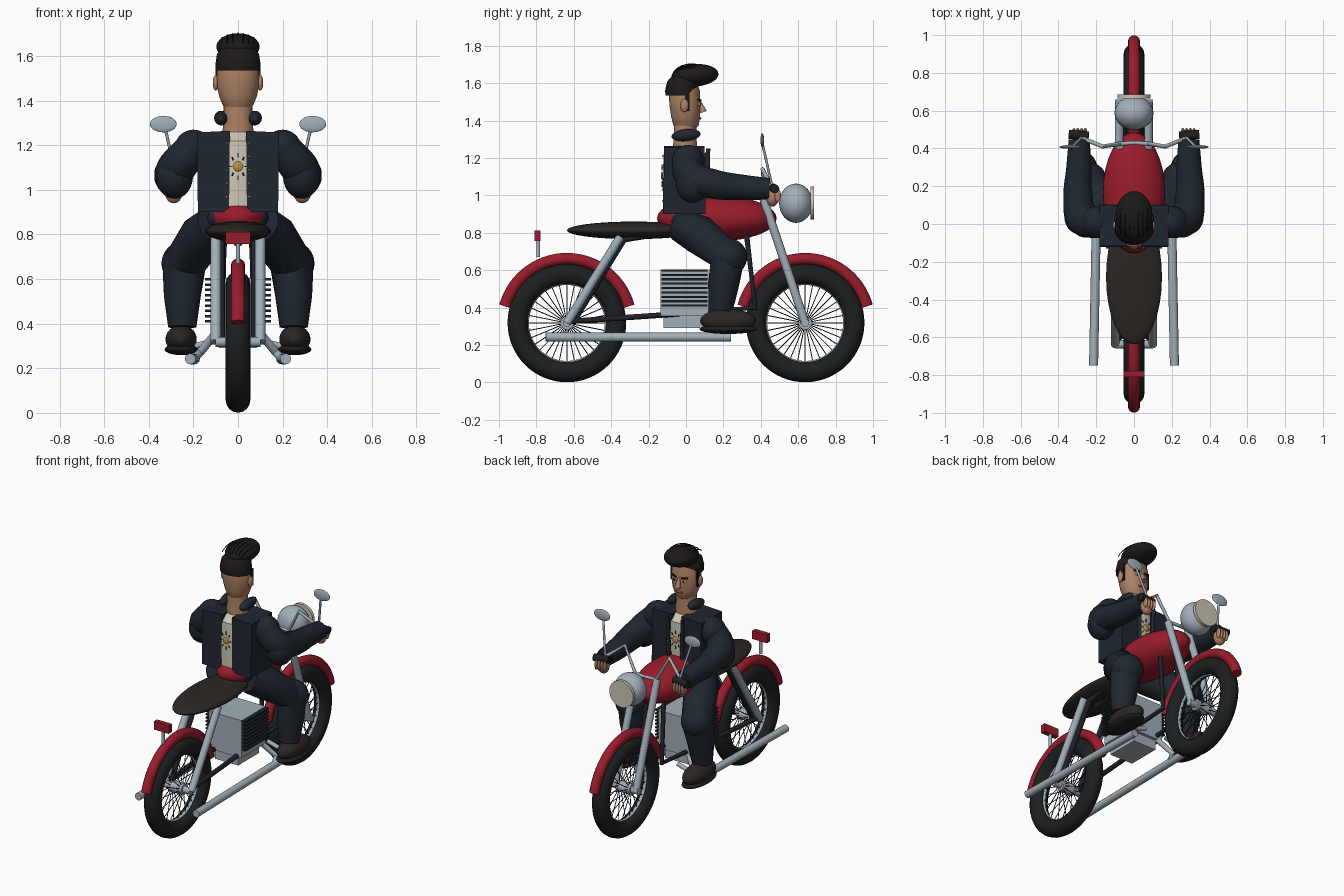
import bpy, math
from mathutils import Vector
from math import sin, cos, pi, radians

if "Cube" in bpy.data.objects:
    bpy.data.objects.remove(bpy.data.objects["Cube"])


def mat(name, r, g, b):
    m = bpy.data.materials.new(name)
    m.diffuse_color = (r, g, b, 1)
    m.use_nodes = True
    m.node_tree.nodes["Principled BSDF"].inputs["Base Color"].default_value = m.diffuse_color
    return m


BLACK = mat("rubber", .012, .014, .015)
FRAME = mat("dark_steel", .013, .016, .022)
RED = mat("red_paint", .32, .012, .025)
STEEL = mat("steel", .36, .43, .48)
LEATHER = mat("leather", .025, .02, .017)
CLOTH = mat("dark_cloth", .014, .02, .029)
SKIN = mat("skin", .42, .22, .13)
HAIR = mat("hair", .012, .01, .009)
CREAM = mat("cream", .62, .57, .47)
GOLD = mat("gold", .5, .3, .06)


def done(name, m, angle=40):
    o = bpy.context.object
    o.name = name
    o.data.materials.clear()
    o.data.materials.append(m)
    bpy.ops.object.shade_smooth_by_angle(angle=radians(angle))
    return o


def ball(name, loc, size, m, rot=(0, 0, 0)):
    bpy.ops.mesh.primitive_uv_sphere_add(segments=32, ring_count=16, radius=1, location=loc, rotation=rot)
    bpy.context.object.scale = size
    return done(name, m)


def box(name, lo, hi, m):
    lo, hi = Vector(lo), Vector(hi)
    bpy.ops.mesh.primitive_cube_add(size=1, location=(lo + hi) / 2)
    bpy.context.object.scale = hi - lo
    return done(name, m, 30)


def rod(name, a, b, r, m, r2=None, sides=20):
    a, b = Vector(a), Vector(b)
    bpy.ops.mesh.primitive_cone_add(vertices=sides, radius1=r, radius2=r if r2 is None else r2,
                                    depth=(b - a).length, location=(a + b) / 2)
    bpy.context.object.rotation_euler = (b - a).to_track_quat('Z', 'Y').to_euler()
    return done(name, m)


def tube(name, pts, r, m, radii=None, smooth=False, res=5):
    c = bpy.data.curves.new(name, 'CURVE')
    c.dimensions = '3D'
    c.bevel_depth, c.bevel_resolution, c.use_fill_caps = r, res, True
    s = c.splines.new('BEZIER' if smooth else 'POLY')
    P = s.bezier_points if smooth else s.points
    P.add(len(pts) - 1)
    for i, p in enumerate(pts):
        P[i].co = p if smooth else (*p, 1)
        P[i].radius = radii[i] if radii else 1
        if smooth:
            P[i].handle_left_type = P[i].handle_right_type = 'AUTO'
    o = bpy.data.objects.new(name, c)
    bpy.context.collection.objects.link(o)
    bpy.ops.object.select_all(action='DESELECT')
    o.select_set(True)
    bpy.context.view_layer.objects.active = o
    bpy.ops.object.convert(target='MESH')
    return done(name, m)


def loft(name, rings, m, n=32):
    # rings of (y centre, z, x radius, y radius)
    v = [(rx * cos(2 * pi * i / n), y + ry * sin(2 * pi * i / n), z) for y, z, rx, ry in rings for i in range(n)]
    f = [(k * n + i, k * n + (i + 1) % n, (k + 1) * n + (i + 1) % n, (k + 1) * n + i)
         for k in range(len(rings) - 1) for i in range(n)]
    f += [tuple(range(n))[::-1], tuple(range(len(v) - n, len(v)))]
    me = bpy.data.meshes.new(name)
    me.from_pydata(v, [], f)
    o = bpy.data.objects.new(name, me)
    bpy.context.collection.objects.link(o)
    bpy.ops.object.select_all(action='DESELECT')
    o.select_set(True)
    bpy.context.view_layer.objects.active = o
    return done(name, m)


# wheels and fenders
for side, wy in (("rear", -.637), ("front", .637)):
    for part, R, r, m in (("tire", .262, .055, BLACK), ("rim", .215, .012, STEEL)):
        bpy.ops.mesh.primitive_torus_add(major_radius=R, minor_radius=r, major_segments=64, minor_segments=16,
                                         location=(0, wy, .318), rotation=(0, pi / 2, 0))
        done(f"{side}_{part}", m)
    rod(side + "_axle", (-.1, wy, .318), (.1, wy, .318), .022, STEEL)
    rod(side + "_hub", (-.05, wy, .318), (.05, wy, .318), .036, STEEL)
    for i in range(32):
        a, x = 2 * pi * i / 32, .035 * (-1) ** i
        rod(f"{side}_spoke", (x, wy + .03 * cos(a), .318 + .03 * sin(a)),
            (0, wy + .212 * cos(a), .318 + .212 * sin(a)), .0025, FRAME, sides=6)
    tube(side + "_fender", [(0, wy + .343 * cos(radians(t)), .318 + .343 * sin(radians(t)))
                            for t in range(15, 166, 5)], .032, RED)

# bike body
ball("seat", (0, -.28, .813), (.148, .357, .047), LEATHER)
ball("tank", (0, .165, .877), (.165, .32, .122), RED)
rod("tail_light_stem", (0, -.79, .67), (0, -.79, .77), .01, STEEL)
box("tail_light", (-.055, -.81, .757), (.055, -.777, .812), RED)
ball("headlight", (0, .588, .958), (.103, .09, .105), STEEL)
rod("headlight_lens", (0, .665, .96), (0, .685, .96), .088, CREAM, sides=32)
tube("backbone", [(0, -.35, .77), (0, -.1, .81), (0, .42, .84)], .025, FRAME)
box("engine", (-.12, -.135, .355), (.12, .12, .605), STEEL)
box("crankcase", (-.085, -.12, .29), (.085, .1, .36), STEEL)

for s in (-1, 1):
    for i in range(9):
        z = .405 + i * .0235
        box("cooling_fin", (s * .11, -.13, z), (s * .148, .115, z + .011), FRAME)
    rod("fork_leg", (s * .077, .637, .318), (s * .077, .415, .98), .023, STEEL)
    tube("handlebar", [(0, .43, .98), (s * .077, .425, .98), (s * .165, .41, 1.14), (s * .29, .46, 1.04)], .011, STEEL)
    rod("grip", (s * .24, .465, 1.04), (s * .345, .475, 1.035), .024, BLACK)
    rod("rear_strut", (s * .1, -.637, .318), (s * .1, -.35, .78), .023, STEEL)
    tube("frame_rail", [(s * .09, -.637, .325), (s * .085, -.13, .36), (s * .08, .37, .4), (s * .06, .32, .82),
                        (0, .29, .84)], .015, FRAME)
    tube("seat_rail", [(s * .075, -.6, .33), (s * .075, -.33, .765), (s * .075, -.08, .81)], .017, FRAME)
    rod("muffler", (s * .214, -.75, .242), (s * .195, .24, .242), .024, STEEL)
    tube("exhaust_pipe", [(s * .197, .1, .245), (s * .17, .16, .27), (s * .09, .1, .37)], .018, STEEL)
    rod("foot_peg", (s * .08, .2, .33), (s * .26, .2, .28), .014, STEEL)
    rod("mirror_stem", (s * .275, .46, 1.05), (s * .325, .41, 1.27), .007, STEEL)
    ball("mirror", (s * .335, .408, 1.295), (.06, .01, .037), STEEL)

    # legs and boots
    tube("trouser_leg", [(s * .1, -.03, .845), (s * .16, .07, .79), (s * .243, .225, .665), (s * .25, .2, .52),
                         (s * .25, .185, .385)], .1, CLOTH, [.92, 1.05, 1.0, .83, .64])
    ball("knee", (s * .243, .227, .67), (.1, .1, .1), CLOTH)
    ball("boot", (s * .255, .225, .33), (.07, .15, .063), LEATHER)
    ball("boot_sole", (s * .255, .225, .285), (.074, .153, .026), BLACK)

    # arms and hands
    ball("shoulder", (s * .2, .01, 1.185), (.085, .085, .085), CLOTH)
    tube("sleeve", [(s * .19, 0, 1.2), (s * .275, .03, 1.1), (s * .297, .15, 1.06), (s * .292, .3, 1.043),
                    (s * .29, .445, 1.035)], .08, CLOTH, [.95, 1.08, .98, .85, .72], True)
    ball("elbow", (s * .285, .035, 1.06), (.083, .09, .1), CLOTH)
    ball("hand", (s * .288, .462, .99), (.04, .034, .05), SKIN)
    for i in range(4):
        ball("finger", (s * (.258 + .02 * i), .49, 1.0), (.01, .018, .035), SKIN)

    # open jacket halves and collar
    j = box("jacket_half", (.04 * s, -.122, .9), (.18 * s, .105, 1.265), CLOTH)
    for v in j.data.vertices:
        if v.co.z > 0:
            v.co.x *= 1.05
            v.co.y *= .95
            if v.co.x * s > 0 if s > 0 else v.co.x > 0:
                v.co.z -= .02
    ball("collar", (s * .075, 0, 1.322), (.032, .078, .032), CLOTH, (radians(6), 0, 0))
    rod("lapel", (s * .048, .11, .93), (s * .055, .118, 1.25), .012, CLOTH)
    for i in range(5):
        for y in (-.124, .122):
            ball("jacket_stud", (s * .05, y, .97 + i * .06), (.005, .004, .005), GOLD)

# shirt and hips
loft("shirt", [(-.01, .92, .13, .113), (-.008, 1.1, .13, .117), (-.006, 1.22, .12, .113), (-.005, 1.26, .07, .07)], CREAM)
ball("hips", (0, -.02, .87), (.14, .09, .07), CLOTH)
for y in (-.128, .113):
    ball("shirt_badge", (0, y, 1.105), (.022, .007, .022), GOLD)
    for i in range(8):
        a = i * pi / 4
        rod("badge_ray", (.03 * cos(a), y, 1.105 + .04 * sin(a)), (.038 * cos(a), y, 1.105 + .06 * sin(a)), .003, FRAME, sides=6)

# head
loft("neck", [(-.005, 1.24, .072, .066), (-.005, 1.32, .064, .06), (-.005, 1.42, .064, .06)], SKIN)
loft("head", [(0, 1.355, .05, .052), (0, 1.375, .066, .068), (-.002, 1.42, .085, .077), (-.005, 1.47, .095, .082),
              (-.01, 1.56, .095, .084), (-.01, 1.6, .08, .07)], SKIN)
n = rod("nose", (0, .092, 1.445), (0, .07, 1.51), .02, SKIN, .006, 10)
ball("lips", (0, .074, 1.412), (.026, .008, .007), mat("lips", .3, .1, .07))
for s in (-1, 1):
    ball("ear", (s * .1, -.008, 1.48), (.013, .022, .035), SKIN)
    box("sideburn", (s * .085, -.005, 1.45), (s * .1, .02, 1.56), HAIR)
    ball("eye", (s * .036, .07, 1.487), (.015, .008, .008), CREAM)
    ball("pupil", (s * .036, .076, 1.487), (.007, .005, .007), HAIR)
    rod("eyebrow", (s * .018, .077, 1.508), (s * .058, .066, 1.512), .006, HAIR, sides=8)

# hair
loft("hair_cap", [(-.022, 1.535, .101, .087), (-.022, 1.56, .102, .09), (-.018, 1.61, .094, .082),
                  (-.012, 1.64, .07, .06)], HAIR)
ball("quiff", (0, .048, 1.642), (.097, .126, .06), HAIR, (radians(4), 0, 0))
for i in range(-3, 4):
    x = i * .024
    h = .06 * math.sqrt(1 - (x / .097) ** 2)
    tube("hair_strand", [(x, .03 - .1 * cos(radians(t)), 1.64 + (h + .003) * sin(radians(t)))
                         for t in range(20, 161, 20)], .003, HAIR, res=1)
